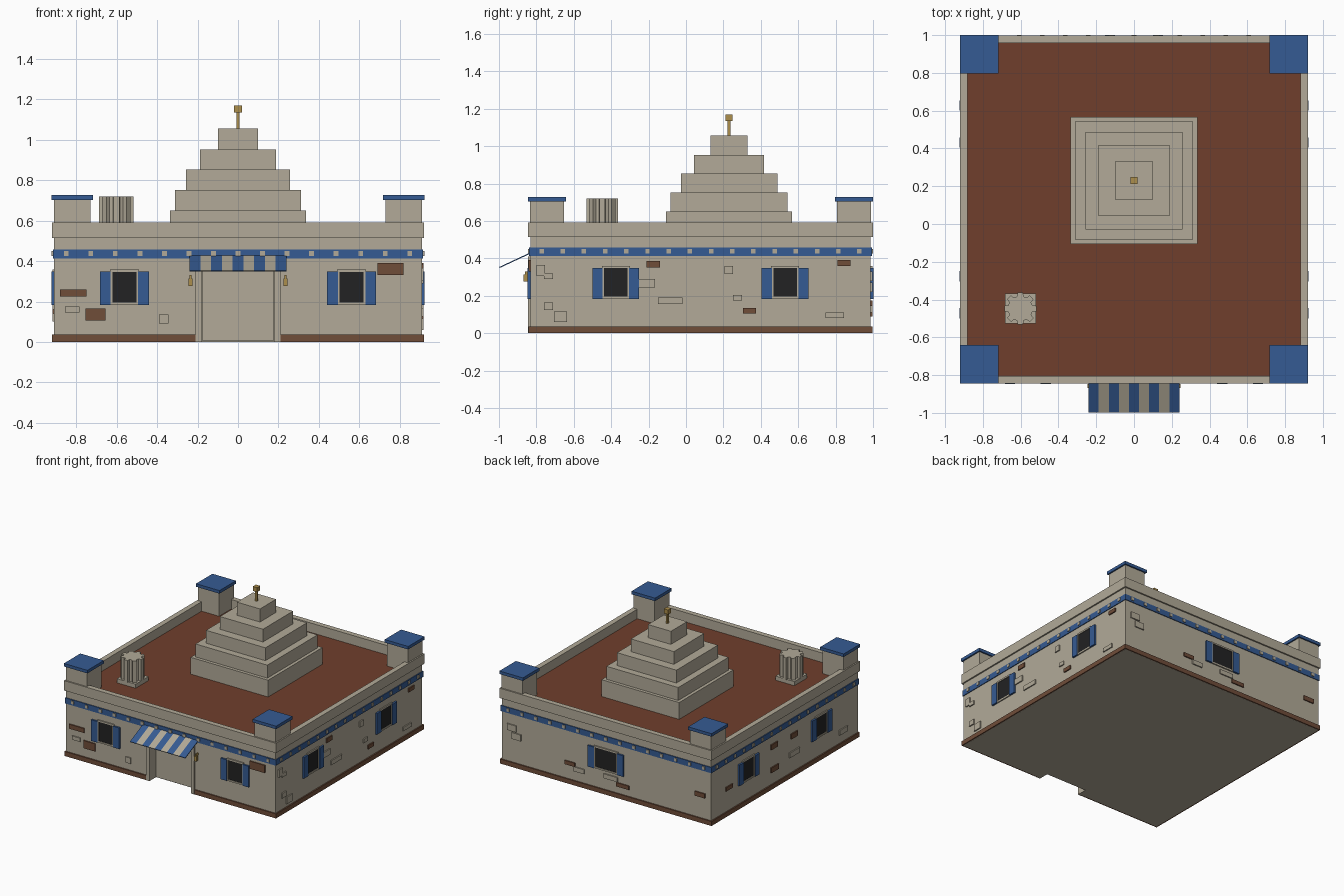
import bpy, bmesh, math
from mathutils import Matrix, Vector

if "Cube" in bpy.data.objects:
    bpy.data.objects.remove(bpy.data.objects["Cube"])

CY = 0.0775   # building centre in y
H = 0.91      # half width of the walls


def material(name, rgb):
    m = bpy.data.materials.new(name)
    lin = [((c / 255 + 0.055) / 1.055) ** 2.4 for c in rgb]
    m.diffuse_color = (*lin, 1)
    m.use_nodes = True
    m.node_tree.nodes["Principled BSDF"].inputs["Base Color"].default_value = m.diffuse_color
    return m


STONE = material("sandstone", (178, 170, 152))
BLUE = material("blue paint", (53, 91, 147))
BRICK = material("brown brick", (112, 77, 57))
ROOF = material("red brown roof", (112, 63, 44))
DARK = material("dark glass", (34, 34, 35))
GOLD = material("brass", (172, 142, 76))


def finish(name, bm, mat):
    me = bpy.data.meshes.new(name)
    bm.to_mesh(me)
    bm.free()
    me.materials.append(mat)
    ob = bpy.data.objects.new(name, me)
    bpy.context.collection.objects.link(ob)
    return ob


def boxes(name, mat, items):
    """One object made of boxes given as (x0, x1, y0, y1, z0, z1)."""
    bm = bmesh.new()
    for x0, x1, y0, y1, z0, z1 in items:
        m = Matrix.Translation(((x0 + x1) / 2, (y0 + y1) / 2, (z0 + z1) / 2))
        bmesh.ops.create_cube(bm, size=1, matrix=m @ Matrix.Diagonal((x1 - x0, y1 - y0, z1 - z0, 1)))
    return finish(name, bm, mat)


def on_wall(side, u0, u1, z0, z1, d):
    """Box lying on a wall; u runs along world x or y from the wall centre, d is its thickness."""
    a, b = H - 0.004, H + d
    return {"front": (u0, u1, CY - b, CY - a, z0, z1),
            "back": (u0, u1, CY + a, CY + b, z0, z1),
            "right": (a, b, CY + u0, CY + u1, z0, z1),
            "left": (-b, -a, CY + u0, CY + u1, z0, z1)}[side]


def ring(outer, inner, z0, z1):
    o, i = outer, inner
    return [(-o, o, CY - o, CY - i, z0, z1), (-o, o, CY + i, CY + o, z0, z1),
            (-o, -i, CY - i, CY + i, z0, z1), (i, o, CY - i, CY + i, z0, z1)]


# walls with the door recess cut out
walls = boxes("walls", STONE, [(-H, H, CY - H, CY + H, 0, 0.515)])
cutter = boxes("door_cutter", STONE, [(-0.18, 0.18, -1.0, -0.76, -0.1, 0.40)])
cutter.hide_render = True
cutter.hide_viewport = True
mod = walls.modifiers.new("door recess", "BOOLEAN")
mod.operation = "DIFFERENCE"
mod.solver = "EXACT"
mod.object = cutter
bpy.context.view_layer.objects.active = walls
bpy.ops.object.modifier_apply(modifier=mod.name)
bpy.data.objects.remove(cutter)

# plinth, broken at the door
P = 0.92
sides = ring(P, H - 0.005, 0.0005, 0.036)
boxes("plinth", BRICK, sides[1:] + [(-P, -0.18, CY - P, CY - H + 0.005, 0.0005, 0.036),
                                    (0.18, P, CY - P, CY - H + 0.005, 0.0005, 0.036)])

# roof deck, parapet and corner posts
boxes("roof_deck", ROOF, [(-0.89, 0.89, CY - 0.89, CY + 0.89, 0.505, 0.518)])
boxes("parapet", STONE, ring(0.9215, 0.881, 0.515, 0.592))
corners = [(sx * 0.82, CY + sy * 0.82) for sx in (-1, 1) for sy in (-1, 1)]
boxes("corner_posts", STONE, [(x - .091, x + .091, y - .091, y + .091, 0.517, 0.705) for x, y in corners])
boxes("corner_caps", BLUE, [(x - .102, x + .102, y - .102, y + .102, 0.703, 0.727) for x, y in corners])

# stepped tower with finial
PY = 0.23
tiers = [(.337, .51, .65), (.312, .65, .752), (.258, .752, .853), (.187, .853, .953), (.10, .953, 1.056)]
boxes("stepped_tower", STONE, [(-w, w, PY - w, PY + w, a, b) for w, a, b in tiers])
boxes("finial", GOLD, [(-w, w, PY - w, PY + w, a, b) for w, a, b in ((.008, 1.05, 1.14), (.019, 1.135, 1.17))])

# fluted chimney on a square base
CX, CHY = -0.602, -0.448
boxes("chimney_base", STONE, [(CX - .082, CX + .082, CHY - .08, CHY + .08, 0.515, 0.55)])
bm = bmesh.new()
N = 8
pts = []
for k in range(N):
    for off, r in ((-0.33, .066), (-0.22, .086), (0.22, .086), (0.33, .066)):
        a = (k + off) * 2 * math.pi / N
        pts.append(bm.verts.new((CX + r * math.cos(a), CHY + r * math.sin(a), 0.548)))
f = bm.faces.new(pts)
top = bmesh.ops.extrude_face_region(bm, geom=[f])
bmesh.ops.translate(bm, vec=Vector((0, 0, 0.172)), verts=[v for v in top["geom"] if isinstance(v, bmesh.types.BMVert)])
bmesh.ops.recalc_face_normals(bm, faces=bm.faces)
finish("fluted_chimney", bm, STONE)

# blue band with small square studs all round
boxes("blue_band", BLUE, ring(0.916, H - 0.005, 0.412, 0.457))
studs = []
for side, n in (("front", 15), ("back", 15), ("left", 16), ("right", 16)):
    for k in range(n):
        u = -0.85 + 1.7 * k / (n - 1)
        studs.append(on_wall(side, u - .012, u + .012, 0.425, 0.449, 0.012))
boxes("band_studs", STONE, studs)

# windows: glass, frame and a pair of shutters
glass, frames, shutters = [], [], []
windows = [("front", -.562, .06), ("front", .562, .06), ("back", 0, .092)]
windows += [(s, u, .063) for s in ("left", "right") for u in (-.4525, .4525)]
for side, u, w in windows:
    z0, z1, t = 0.195, 0.347, 0.012
    glass.append(on_wall(side, u - w, u + w, z0, z1, 0.004))
    frames += [on_wall(side, u - w - t, u + w + t, z1, z1 + t, .009),
               on_wall(side, u - w - t, u + w + t, z0 - t, z0, .009),
               on_wall(side, u - w - t, u - w, z0, z1, .009),
               on_wall(side, u + w, u + w + t, z0, z1, .009)]
    for s in (-1, 1):
        a, b = sorted((u + s * (w + .008), u + s * (w + .062)))
        shutters.append(on_wall(side, a, b, 0.183, 0.349, .014))
boxes("window_glass", DARK, glass)
boxes("window_frames", STONE, frames)
boxes("shutters", BLUE, shutters)

# door and door frame
boxes("door", STONE, [(-.175, .175, -.768, -.755, 0.005, 0.395)])
boxes("door_frame", STONE, [on_wall("front", -.21, -.18, 0, .41, .011), on_wall("front", .18, .21, 0, .41, .011),
                            on_wall("front", -.18, .18, .385, .41, .011)])

# striped awning: one sloping sheet, stripes by column
bm = bmesh.new()
bmesh.ops.create_grid(bm, x_segments=9, y_segments=1, size=1)
for v in bm.verts:
    back = v.co.y > 0
    v.co = (v.co.x * 0.24, -0.835 if back else -0.998, 0.43 if back else 0.354)
for f in bm.faces:
    f.material_index = round((f.calc_center_median().x / 0.48 + 0.5) * 9 - 0.5) % 2
awning = finish("awning", bm, BLUE)
awning.data.materials.append(STONE)
solid = awning.modifiers.new("thickness", "SOLIDIFY")
solid.thickness = 0.006

# wall lanterns
lamps = []
for s in (-.235, .235):
    lamps += [(s - .01, s + .01, -.868, -.846, .277, .314), (s - .005, s + .005, -.862, -.83, .314, .33)]
boxes("lanterns", GOLD, lamps)

# loose bricks: (wall, from, to, bottom, top), measured along world x or y
brown = [("front", -.88, -.75, .225, .26), ("front", -.755, -.655, .105, .165), ("front", .69, .82, .33, .39),
         ("right", -.21, -.14, .35, .385), ("right", .305, .375, .105, .135), ("right", .81, .88, .36, .39),
         ("left", .73, .81, .2, .23), ("left", .17, .25, .31, .35), ("left", .16, .25, .13, .17),
         ("left", -.08, .0, .3, .34), ("back", .27, .36, .145, .175), ("back", -.2, -.09, .09, .12),
         ("back", -.86, -.77, .2, .235)]
pale = [("front", -.855, -.785, .145, .175), ("front", -.39, -.345, .09, .135), ("right", -.80, -.755, .305, .365),
        ("right", -.76, -.71, .29, .32), ("right", -.76, -.71, .125, .165), ("right", -.705, -.635, .06, .115),
        ("right", -.26, -.165, .245, .29), ("right", -.15, -.02, .155, .19), ("right", .205, .25, .315, .36),
        ("right", .25, .3, .175, .205), ("right", .745, .845, .08, .11), ("left", -.1, .02, .16, .2),
        ("left", -.7, -.6, .1, .14), ("back", .78, .86, .28, .33), ("back", .74, .82, .22, .27),
        ("back", .19, .28, .11, .145), ("back", -.1, .02, .125, .16)]
for name, mat, rows in (("brown_bricks", BRICK, brown), ("pale_bricks", STONE, pale)):
    items = []
    for side, a, b, z0, z1 in rows:
        o = CY if side in ("left", "right") else 0
        items.append(on_wall(side, a - o, b - o, z0, z1, .009))
    boxes(name, mat, items)
